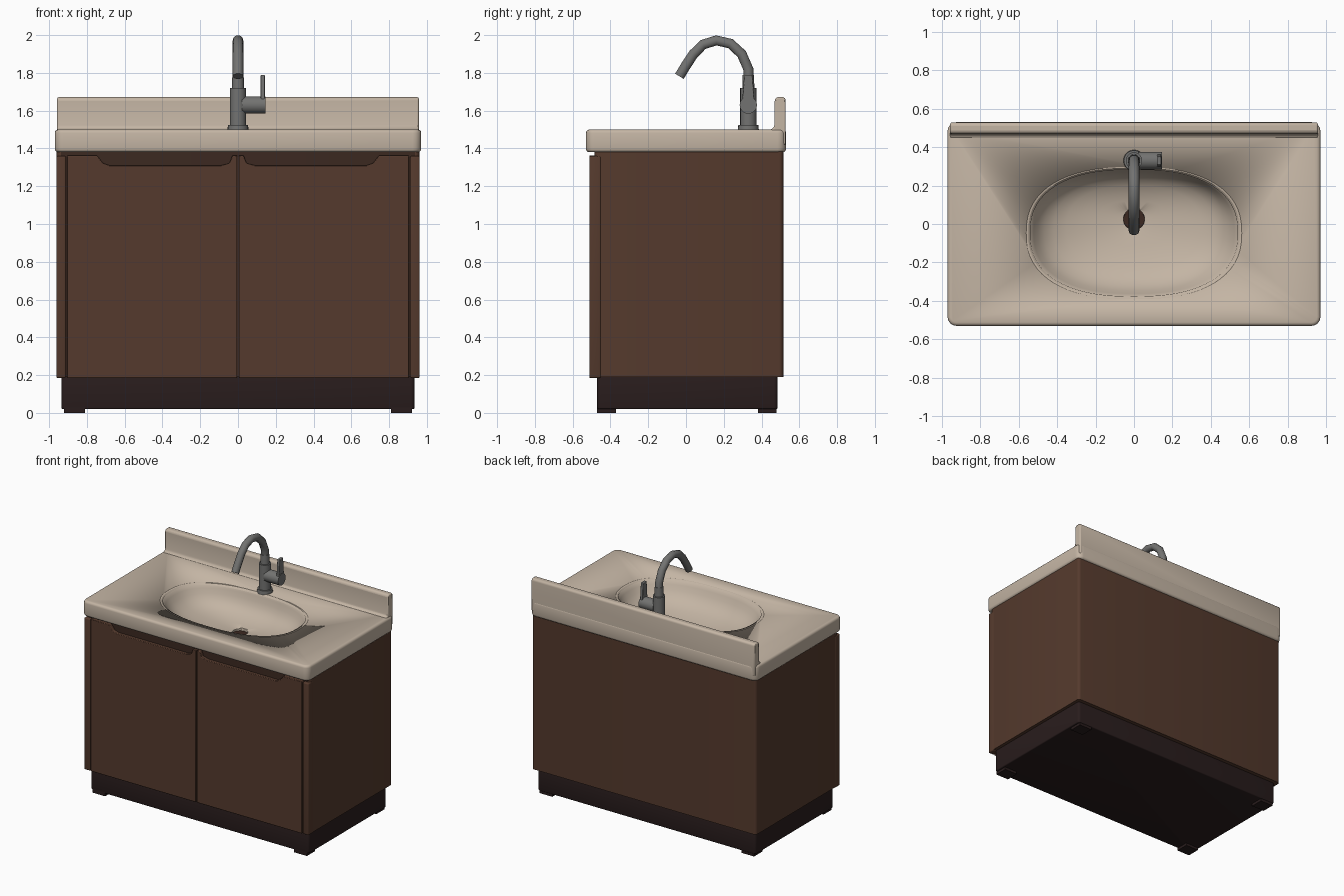
import bpy, bmesh, math
from mathutils import Vector

cube = bpy.data.objects.get("Cube")
if cube:
    bpy.data.objects.remove(cube, do_unlink=True)


def material(name, rgb):
    m = bpy.data.materials.new(name)
    m.use_nodes = True
    m.diffuse_color = (*rgb, 1)
    m.node_tree.nodes["Principled BSDF"].inputs["Base Color"].default_value = (*rgb, 1)
    return m


CREAM = material("cream_stone", (0.55, 0.46, 0.37))
WOOD = material("brown_wood", (0.09, 0.042, 0.026))
SHADE = material("dark_brown", (0.045, 0.022, 0.015))
PLINTH = material("plinth_black_brown", (0.022, 0.012, 0.012))
METAL = material("grey_metal", (0.17, 0.17, 0.165))


def finish(bm, name, mat, smooth=40):
    bmesh.ops.recalc_face_normals(bm, faces=bm.faces)
    me = bpy.data.meshes.new(name)
    bm.to_mesh(me)
    bm.free()
    ob = bpy.data.objects.new(name, me)
    bpy.context.collection.objects.link(ob)
    me.materials.append(mat)
    bpy.ops.object.select_all(action="DESELECT")
    ob.select_set(True)
    bpy.context.view_layer.objects.active = ob
    bpy.ops.object.shade_smooth_by_angle(angle=math.radians(smooth))
    return ob


def box(name, lo, hi, mat, bevel=0.0, corner=0.0, open_top=False):
    """Box with optional rounded upright corners and softened remaining edges."""
    lo, hi = Vector(lo), Vector(hi)
    bm = bmesh.new()
    bmesh.ops.create_cube(bm, size=1)
    for v in bm.verts:
        v.co = (lo + hi) / 2 + Vector(a * b for a, b in zip(v.co, hi - lo))
    if corner:
        upright = [e for e in bm.edges if abs(e.verts[0].co.z - e.verts[1].co.z) > 1e-4]
        bmesh.ops.bevel(bm, geom=upright, offset=corner, segments=4, profile=0.5, affect="EDGES")
    if bevel:
        sharp = [e for e in bm.edges if e.calc_face_angle(0) > 0.7]
        bmesh.ops.bevel(bm, geom=sharp, offset=bevel, segments=3, profile=0.5, affect="EDGES")
    if open_top:
        top = [f for f in bm.faces if f.normal.z > 0.9]
        bmesh.ops.delete(bm, geom=top, context="FACES")
    return finish(bm, name, mat)


def prism(name, outline, offset, mat, bevel=0.0):
    """Extrude a planar outline of 3D points along an offset."""
    bm = bmesh.new()
    face = bm.faces.new([bm.verts.new(p) for p in outline])
    new = bmesh.ops.extrude_face_region(bm, geom=[face], use_keep_orig=True)["geom"]
    for v in new:
        if isinstance(v, bmesh.types.BMVert):
            v.co += Vector(offset)
    ob = finish(bm, name, mat)
    if bevel:
        mod = ob.modifiers.new("soft_edges", "BEVEL")
        mod.width, mod.segments = bevel, 2
    return ob


def oval(a, b, cy, z, n=64, power=2.4):
    pts = []
    for i in range(n):
        t = math.tau * i / n
        c, s = math.cos(t), math.sin(t)
        pts.append((a * math.copysign(abs(c) ** (2 / power), c),
                    cy + b * math.copysign(abs(s) ** (2 / power), s), z))
    return pts


def cylinder(name, start, end, r1, r2, mat, sides=20):
    start, end = Vector(start), Vector(end)
    bm = bmesh.new()
    bmesh.ops.create_cone(bm, cap_ends=True, segments=sides, radius1=r1, radius2=r2,
                          depth=(end - start).length)
    turn = (end - start).to_track_quat("Z", "Y")
    for v in bm.verts:
        v.co = (start + end) / 2 + turn @ v.co
    return finish(bm, name, mat)


# Plinth and feet
box("plinth", (-0.935, -0.47, 0.02), (0.935, 0.485, 0.2), PLINTH, 0.008, 0.02)
for sx, side in ((1, "left"), (-1, "right")):
    for y, end in ((-0.42, "front"), (0.43, "back")):
        x = 0.865 * sx
        box(f"{end}_{side}_foot", (x - 0.055, y - 0.05, 0), (x + 0.055, y + 0.05, 0.03), PLINTH)

# Cabinet body, its front hidden behind the doors is darker
body = box("cabinet_body", (-0.96, -0.485, 0.19), (0.96, 0.515, 1.385), WOOD, 0, 0.022, True)
body.data.materials.append(SHADE)
for f in body.data.polygons:
    if f.normal.y < -0.99:
        f.material_index = 1

# Stiles and doors with a scooped finger pull along the top
for sx, side in ((1, "left"), (-1, "right")):
    xs = sorted((0.911 * sx, 0.962 * sx))
    box(f"{side}_stile", (xs[0], -0.512, 0.185), (xs[1], -0.45, 1.36), WOOD, 0.008)
    door = [(0.004, 0.185), (0.906, 0.185), (0.906, 1.362), (0.745, 1.362), (0.715, 1.322),
            (0.68, 1.31), (0.09, 1.31), (0.045, 1.322), (0.03, 1.362), (0.004, 1.362)]
    prism(f"{side}_door", [(sx * x, -0.512, z) for x, z in door], (0, 0.03, 0), WOOD, 0.004)

# Countertop slab with an oval opening
BASIN_Y, RIM_Z = -0.047, 1.5
counter = box("countertop", (-0.97, -0.53, 1.38), (0.97, 0.53, RIM_Z), CREAM, 0.018, 0.045)
cutter = prism("basin_cutter", oval(0.54, 0.33, BASIN_Y, 1.2), (0, 0, 0.5), CREAM)
cutter.hide_render = True
cut = counter.modifiers.new("basin_opening", "BOOLEAN")
cut.operation, cut.object, cut.solver = "DIFFERENCE", cutter, "EXACT"
bpy.context.view_layer.objects.active = counter
bpy.ops.object.modifier_apply(modifier=cut.name)
bpy.data.objects.remove(cutter, do_unlink=True)

# Basin bowl: rounded lip, sloping wall, floor falling to the drain
DRAIN_Y, DRAIN_R = 0.025, 0.055
levels = ((1.02, 0.001), (1.0, 0), (0.975, -0.01), (0.95, -0.03), (0.91, -0.065), (0.85, -0.1),
          (0.76, -0.132), (0.64, -0.155), (0.5, -0.173), (0.35, -0.187), (0.2, -0.195))
bm = bmesh.new()
loops = []
for s, dz in levels:
    cy = BASIN_Y + (DRAIN_Y - BASIN_Y) * (1 - min(s, 1)) ** 0.9
    loops.append(oval(0.55 * s, 0.338 * s, cy, RIM_Z + dz))
loops.append(oval(DRAIN_R, DRAIN_R, DRAIN_Y, RIM_Z - 0.2, power=2))
loops.append(oval(DRAIN_R, DRAIN_R, DRAIN_Y, RIM_Z - 0.24, power=2))
rings = [[bm.verts.new(p) for p in loop] for loop in loops]
for a, b in zip(rings, rings[1:]):
    for i in range(len(a)):
        j = (i + 1) % len(a)
        bm.faces.new((a[i], a[j], b[j], b[i]))
basin = finish(bm, "basin", CREAM)
# Bowl faces point up and inwards
if sum(p.normal.z for p in basin.data.polygons) < 0:
    basin.data.flip_normals()
cylinder("drain", (0, DRAIN_Y, 1.25), (0, DRAIN_Y, 1.285), DRAIN_R, DRAIN_R, SHADE)

# Backsplash with a small cove at its foot
splash = [(0.528, 1.42), (0.528, 1.66), (0.518, 1.672), (0.482, 1.672), (0.47, 1.66),
          (0.468, 1.525), (0.463, 1.508), (0.445, 1.499), (0.445, 1.42)]
prism("backsplash", [(-0.957, y, z) for y, z in splash], (1.914, 0, 0), CREAM, 0.01)

# Tap body
TY = 0.33
cylinder("tap_flange", (0, TY, 1.495), (0, TY, 1.525), 0.056, 0.053, METAL)
cylinder("tap_body", (0, TY, 1.52), (0, TY, 1.72), 0.043, 0.043, METAL)
cylinder("tap_neck", (0, TY, 1.72), (0, TY, 1.79), 0.032, 0.03, METAL)

# Curved spout
path = [(0.33, 1.76), (0.33, 1.82), (0.295, 1.9), (0.235, 1.955), (0.16, 1.972),
        (0.09, 1.95), (0.04, 1.9), (0, 1.84), (-0.035, 1.782)]
curve = bpy.data.curves.new("tap_spout", "CURVE")
curve.dimensions = "3D"
curve.bevel_depth, curve.bevel_resolution, curve.use_fill_caps = 0.028, 3, True
spline = curve.splines.new("POLY")
spline.points.add(len(path) - 1)
for p, (y, z) in zip(spline.points, path):
    p.co = (0, y, z, 1)
spline.use_smooth = True
curve.materials.append(METAL)
bpy.context.collection.objects.link(bpy.data.objects.new("tap_spout", curve))

# Side valve and upright lever
cylinder("tap_valve", (0.02, TY, 1.63), (0.145, TY, 1.63), 0.046, 0.046, METAL)
lever = [(TY - 0.034, 1.63), (TY + 0.034, 1.63), (TY + 0.022, 1.79), (TY - 0.022, 1.79)]
prism("tap_lever", [(0.12, y, z) for y, z in lever], (0.022, 0, 0), METAL, 0.004)
